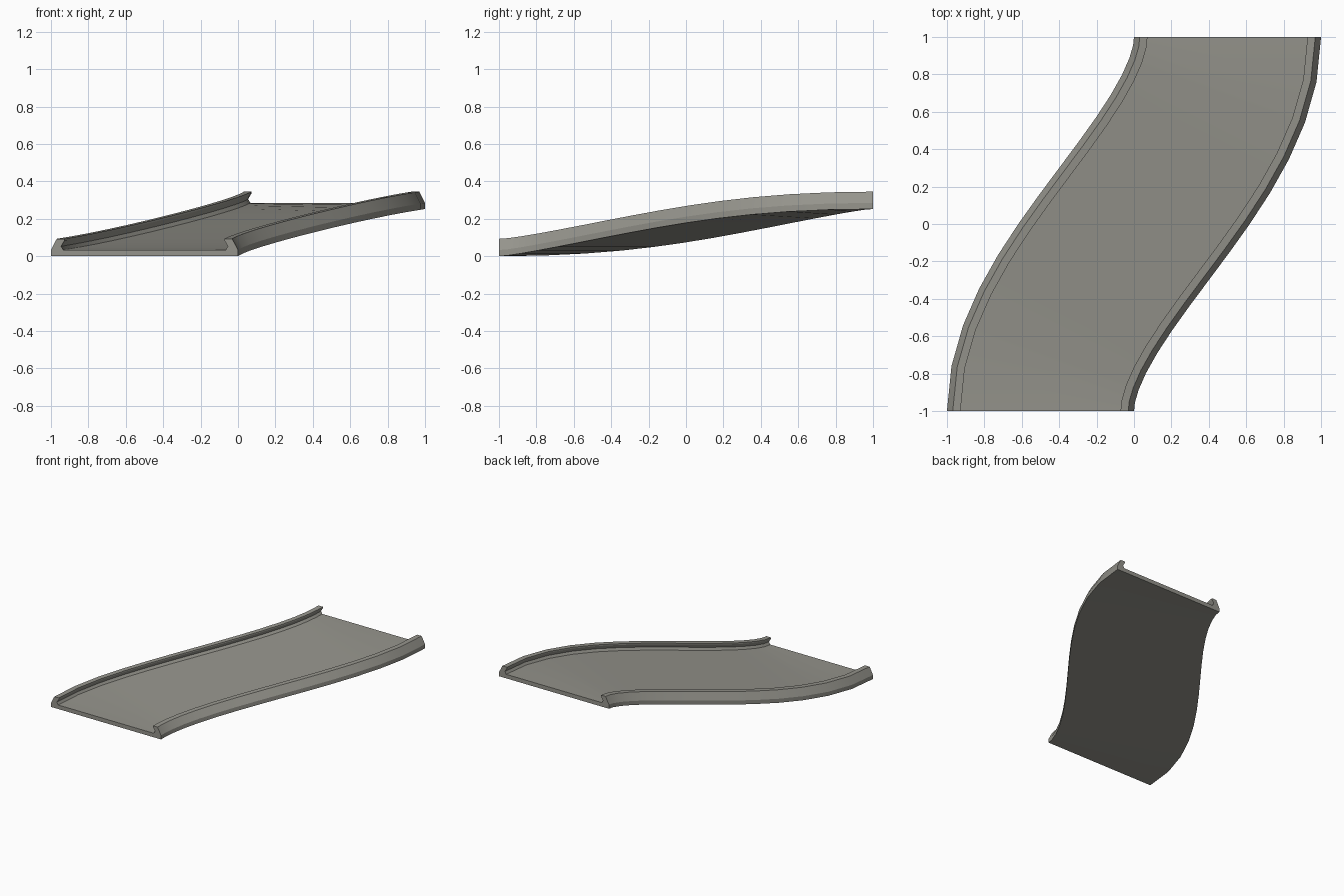
import bpy, bmesh
from mathutils import Vector

if "Cube" in bpy.data.objects:
    bpy.data.objects.remove(bpy.data.objects["Cube"])

STEPS = 14      # segments along the S-bend
RISE = 0.252    # height gained from front to back

grey = bpy.data.materials.new("warm grey")
grey.diffuse_color = (0.30, 0.295, 0.262, 1)
grey.use_nodes = True
grey.node_tree.nodes["Principled BSDF"].inputs["Base Color"].default_value = grey.diffuse_color

# Right half of the cross-section (offset from centre line, height):
# outer skirt, sloped outer face, flat cap, undercut inner face, floor
half = [(0.5, 0.0), (0.5, 0.033), (0.469, 0.093), (0.428, 0.093),
        (0.428, 0.083), (0.446, 0.053), (0.434, 0.033)]
profile = half + [(-u, v) for u, v in reversed(half)]


def station(t):
    """Centre point and sideways direction on the S-bend."""
    s = t * t * (3 - 2 * t)
    slope = 3 * t * (1 - t)
    side = Vector((1, -slope, 0)).normalized()
    return Vector((-0.5 + s, -1 + 2 * t, RISE * s)), side


# Sweep the cross-section along the bend
bm = bmesh.new()
rings = []
for i in range(STEPS + 1):
    centre, side = station(i / STEPS)
    rings.append([bm.verts.new(centre + side * u + Vector((0, 0, v)))
                  for u, v in profile])
n = len(profile)
for a, b in zip(rings, rings[1:]):
    for k in range(n):
        m = (k + 1) % n
        bm.faces.new((a[k], a[m], b[m], b[k]))

# End caps
bm.faces.new(rings[0])
bm.faces.new(rings[-1])
bmesh.ops.recalc_face_normals(bm, faces=bm.faces)

mesh = bpy.data.meshes.new("curved_ramp")
bm.to_mesh(mesh)
bm.free()
ramp = bpy.data.objects.new("curved_ramp", mesh)
bpy.context.collection.objects.link(ramp)
mesh.materials.append(grey)

# Smooth along the bend, crisp profile edges
bpy.context.view_layer.objects.active = ramp
ramp.select_set(True)
bpy.ops.object.shade_smooth_by_angle(angle=0.35)
